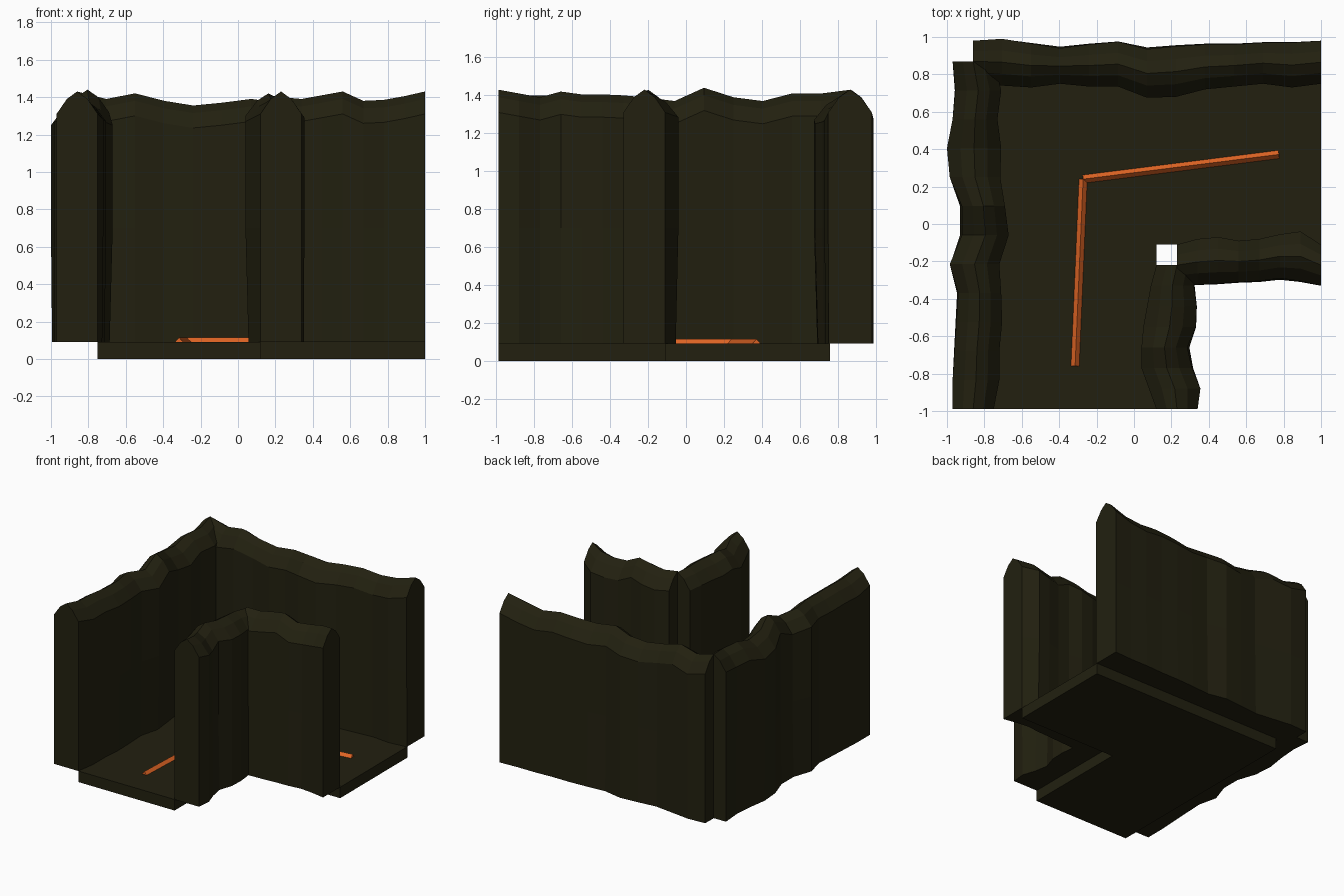
import bpy
import bmesh
from mathutils import Vector

cube = bpy.data.objects.get("Cube")
if cube:
    bpy.data.objects.remove(cube, do_unlink=True)

FLOOR_TOP = 0.09


def make_material(name, colour):
    mat = bpy.data.materials.new(name)
    mat.use_nodes = True
    mat.diffuse_color = (*colour, 1)
    shader = next(n for n in mat.node_tree.nodes if n.type == "BSDF_PRINCIPLED")
    shader.inputs["Base Color"].default_value = (*colour, 1)
    shader.inputs["Roughness"].default_value = 0.9
    return mat


rock = make_material("dark olive rock", (0.016, 0.0145, 0.005))
orange = make_material("orange line", (0.75, 0.13, 0.018))


def finish(name, bm, mat):
    bmesh.ops.recalc_face_normals(bm, faces=bm.faces)
    mesh = bpy.data.meshes.new(name)
    bm.to_mesh(mesh)
    bm.free()
    mesh.materials.append(mat)
    obj = bpy.data.objects.new(name, mesh)
    bpy.context.collection.objects.link(obj)
    return obj


def loft(name, sections, mat):
    """Join closed cross-sections in order and cap both ends."""
    bm = bmesh.new()
    rings = [[bm.verts.new(p) for p in section] for section in sections]
    for ring, following in zip(rings, rings[1:]):
        for i in range(len(ring)):
            j = (i + 1) % len(ring)
            bm.faces.new((ring[i], ring[j], following[j], following[i]))
    bm.faces.new(rings[0])
    bm.faces.new(rings[-1])
    return finish(name, bm, mat)


def rock_wall(name, along, start, end, side_a, side_b, ridge):
    """Wavy wall with a rounded gable top; the sides vary at even steps."""
    base_a, base_b = side_a[0], side_b[0]
    last = len(ridge) - 1
    sections = []
    for i, (a, b, h) in enumerate(zip(side_a, side_b, ridge)):
        t = start + (end - start) * i / last
        # the waves are a little weaker at the foot of the wall
        foot_a = base_a + (a - base_a) * 0.8
        foot_b = base_b + (b - base_b) * 0.8
        outline = [(foot_a, FLOOR_TOP), (a, 0.7), (a, h - 0.12),
                   (a + (b - a) * 0.25, h - 0.04), ((a + b) / 2, h),
                   (a + (b - a) * 0.75, h - 0.04), (b, h - 0.12),
                   (b, 0.7), (foot_b, FLOOR_TOP)]
        if along == "x":
            sections.append([(t, s, z) for s, z in outline])
        else:
            sections.append([(s, t, z) for s, z in outline])
    return loft(name, sections, rock)


# L-shaped floor slab
outline = [(-0.75, -0.99), (0.12, -0.99), (0.12, -0.11),
           (1, -0.11), (1, 0.76), (-0.75, 0.76)]
loft("floor", [[(x, y, z) for x, y in outline] for z in (0, FLOOR_TOP)], rock)

# Outer walls
rock_wall("outer_right_wall", "y", -0.99, 0.87,
          [-.97, -.97, -.96, -.95, -.94, -.985, -.92, -.92, -.985, -1, -.97, -.955, -.97],
          [-.75, -.72, -.72, -.705, -.71, -.72, -.67, -.69, -.715, -.71, -.73, -.71, -.75],
          [1.43, 1.4, 1.4, 1.39, 1.39, 1.39, 1.37, 1.44, 1.39, 1.37, 1.41, 1.41, 1.43])
rock_wall("outer_back_wall", "x", -0.86, 1,
          [.98, .99, .965, .94, .96, .975, .935, .95, .96, .96, .97, .97, .98],
          [.76, .74, .73, .75, .735, .735, .675, .68, .72, .735, .75, .73, .75],
          [1.43, 1.39, 1.42, 1.38, 1.355, 1.37, 1.39, 1.37, 1.38, 1.39, 1.37, 1.39, 1.43])

# Inner corner walls
rock_wall("inner_front_wall", "y", -0.99, -0.22,
          [.12, .08, .04, .04, .05, .07, .09, .12],
          [.34, .355, .31, .285, .33, .335, .32, .34],
          [1.43, 1.41, 1.39, 1.42, 1.405, 1.405, 1.4, 1.39])
rock_wall("inner_side_wall", "x", 0.23, 1,
          [-.11, -.08, -.07, -.09, -.08, -.055, -.04, -.11],
          [-.33, -.325, -.32, -.31, -.305, -.29, -.305, -.33],
          [1.4, 1.39, 1.41, 1.43, 1.38, 1.385, 1.405, 1.43])


def guide_strip(name, start, end, half_width=0.022, height=0.025):
    """Low ridge with a triangular section lying on the floor."""
    start, end = Vector(start), Vector(end)
    direction = (end - start).normalized()
    side = Vector((-direction.y, direction.x)) * half_width
    sections = []
    for p in (start, end):
        left, right = p + side, p - side
        sections.append([(left.x, left.y, FLOOR_TOP),
                         (p.x, p.y, FLOOR_TOP + height),
                         (right.x, right.y, FLOOR_TOP)])
    return loft(name, sections, orange)


# Bent line along the middle of the floor
guide_strip("guide_strip_front", (-0.315, -0.76), (-0.272, 0.24))
guide_strip("guide_strip_side", (-0.272, 0.24), (0.775, 0.372))
